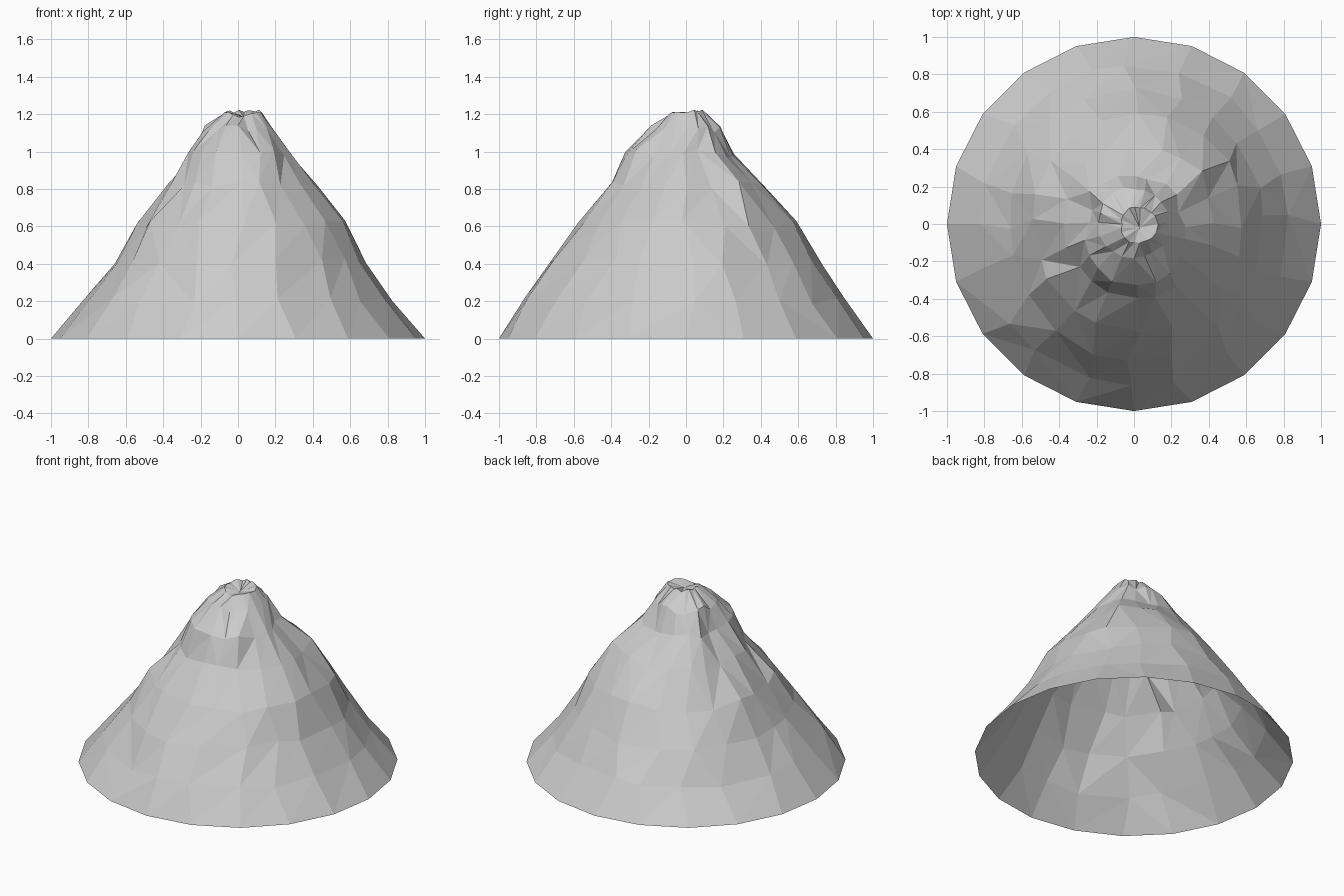
import bpy, bmesh, math, random

if "Cube" in bpy.data.objects:
    bpy.data.objects.remove(bpy.data.objects["Cube"])

random.seed(11)
SIDES = 20

# height, then radius towards +x, +y, -x, -y
RINGS = [
    (0.00, 1.00, 1.00, 1.00, 1.00),
    (0.20, 0.83, 0.86, 0.83, 0.87),
    (0.41, 0.70, 0.73, 0.67, 0.73),
    (0.61, 0.59, 0.60, 0.54, 0.58),
    (0.82, 0.44, 0.43, 0.38, 0.40),
    (0.99, 0.28, 0.27, 0.28, 0.33),
    (1.12, 0.19, 0.20, 0.20, 0.18),
    (1.215, 0.13, 0.09, 0.07, 0.10),
]
# gullies (negative) and ridges (positive): angle, width, height, height spread, depth
FOLDS = [
    (172, 12, 0.98, 0.14, -0.07), (145, 12, 0.88, 0.15, 0.03),
    (12, 14, 0.90, 0.20, -0.03), (38, 12, 0.72, 0.16, 0.03),
    (-65, 14, 0.97, 0.10, 0.02), (-128, 16, 0.85, 0.20, -0.02),
    (75, 12, 1.00, 0.12, -0.02), (-35, 14, 0.45, 0.20, -0.02),
]


def radius(radii, a, z):
    """Blend the four directional radii, then add the folds."""
    t = (a / (math.pi / 2)) % 4
    i, f = int(t), t % 1
    f = f * f * (3 - 2 * f)
    r = radii[i] * (1 - f) + radii[(i + 1) % 4] * f
    for deg, width, zc, spread, depth in FOLDS:
        d = (math.degrees(a) - deg + 180) % 360 - 180
        r += depth * math.exp(-(d / width) ** 2 - ((z - zc) / spread) ** 2)
    return r


# Rocky slope: jittered rings, open underneath
bm = bmesh.new()
loops = []
for k, (z, *radii) in enumerate(RINGS):
    loop = []
    last = k == len(RINGS) - 1
    for s in range(SIDES):
        a = 2 * math.pi * s / SIDES
        if k == 0:
            r, h = 1.0, 0.0
        else:
            rough = 0.3 if last else 0.7
            r = radius(radii, a, z) + rough * random.uniform(-0.022, 0.012)
            # the rim dips towards the front
            dip = 0.035 * math.exp(-((s - 15) / 1.5) ** 2) if last else 0
            h = z - dip + random.uniform(-0.03, 0.03) * rough
            a += random.uniform(-0.07, 0.07)
        loop.append(bm.verts.new((r * math.cos(a), r * math.sin(a), h)))
    loops.append(loop)

for lo, hi in zip(loops, loops[1:]):
    for s in range(SIDES):
        n = (s + 1) % SIDES
        if random.random() < 0.7:
            bm.faces.new((lo[s], lo[n], hi[n]))
            bm.faces.new((lo[s], hi[n], hi[s]))
        else:
            bm.faces.new((lo[s], lo[n], hi[s]))
            bm.faces.new((lo[n], hi[n], hi[s]))

# Shallow summit hollow
tip = bm.verts.new((0.03, -0.02, 1.185))
for s in range(SIDES):
    bm.faces.new((loops[-1][s], loops[-1][(s + 1) % SIDES], tip))

mesh = bpy.data.meshes.new("mountain")
bm.to_mesh(mesh)
bm.free()
bpy.context.collection.objects.link(bpy.data.objects.new("mountain", mesh))
